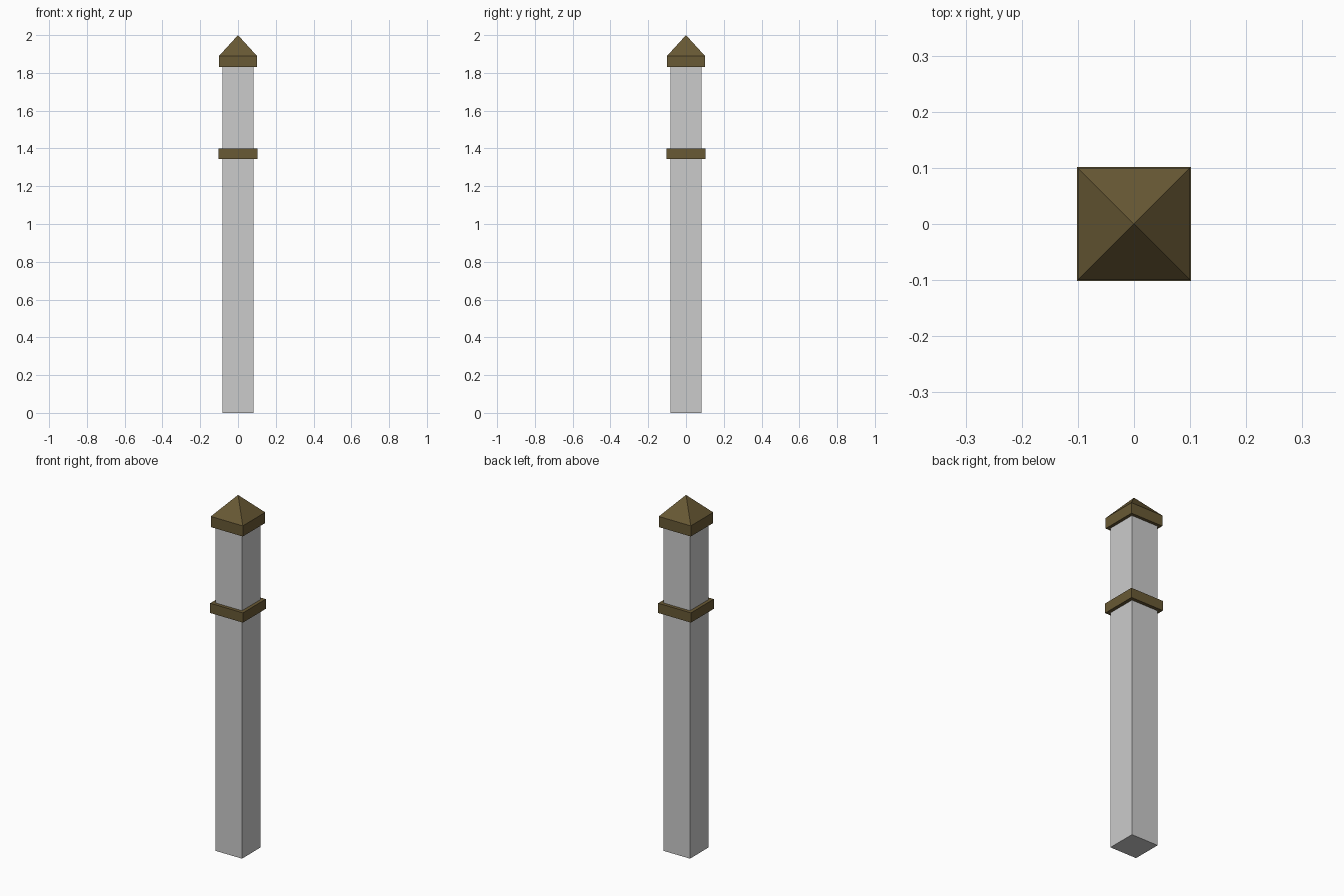
import bpy, bmesh

if "Cube" in bpy.data.objects:
    bpy.data.objects.remove(bpy.data.objects["Cube"])

bronze = bpy.data.materials.new("dark_bronze")
bronze.diffuse_color = (0.14, 0.10, 0.035, 1)
bronze.use_nodes = True
bronze.node_tree.nodes["Principled BSDF"].inputs["Base Color"].default_value = bronze.diffuse_color


def square_part(name, half, z0, z1, apex=None, material=None):
    """Square block from z0 to z1, optionally topped by a pyramid."""
    bm = bmesh.new()
    corners = [(-half, -half), (half, -half), (half, half), (-half, half)]
    low = [bm.verts.new((x, y, z0)) for x, y in corners]
    high = [bm.verts.new((x, y, z1)) for x, y in corners]
    bm.faces.new(low[::-1])
    tip = bm.verts.new((0, 0, apex)) if apex else None
    if not tip:
        bm.faces.new(high)
    for i in range(4):
        j = (i + 1) % 4
        bm.faces.new((low[i], low[j], high[j], high[i]))
        if tip:
            bm.faces.new((high[i], high[j], tip))
    mesh = bpy.data.meshes.new(name)
    bm.to_mesh(mesh)
    bm.free()
    obj = bpy.data.objects.new(name, mesh)
    bpy.context.collection.objects.link(obj)
    if material:
        mesh.materials.append(material)
    return obj


# Plain square shaft
square_part("post_shaft", 0.083, 0, 1.83)
# Raised collar around the shaft
square_part("collar_band", 0.102, 1.345, 1.40, material=bronze)
# Pyramid-topped cap
square_part("post_cap", 0.10, 1.83, 1.89, apex=2.0, material=bronze)
